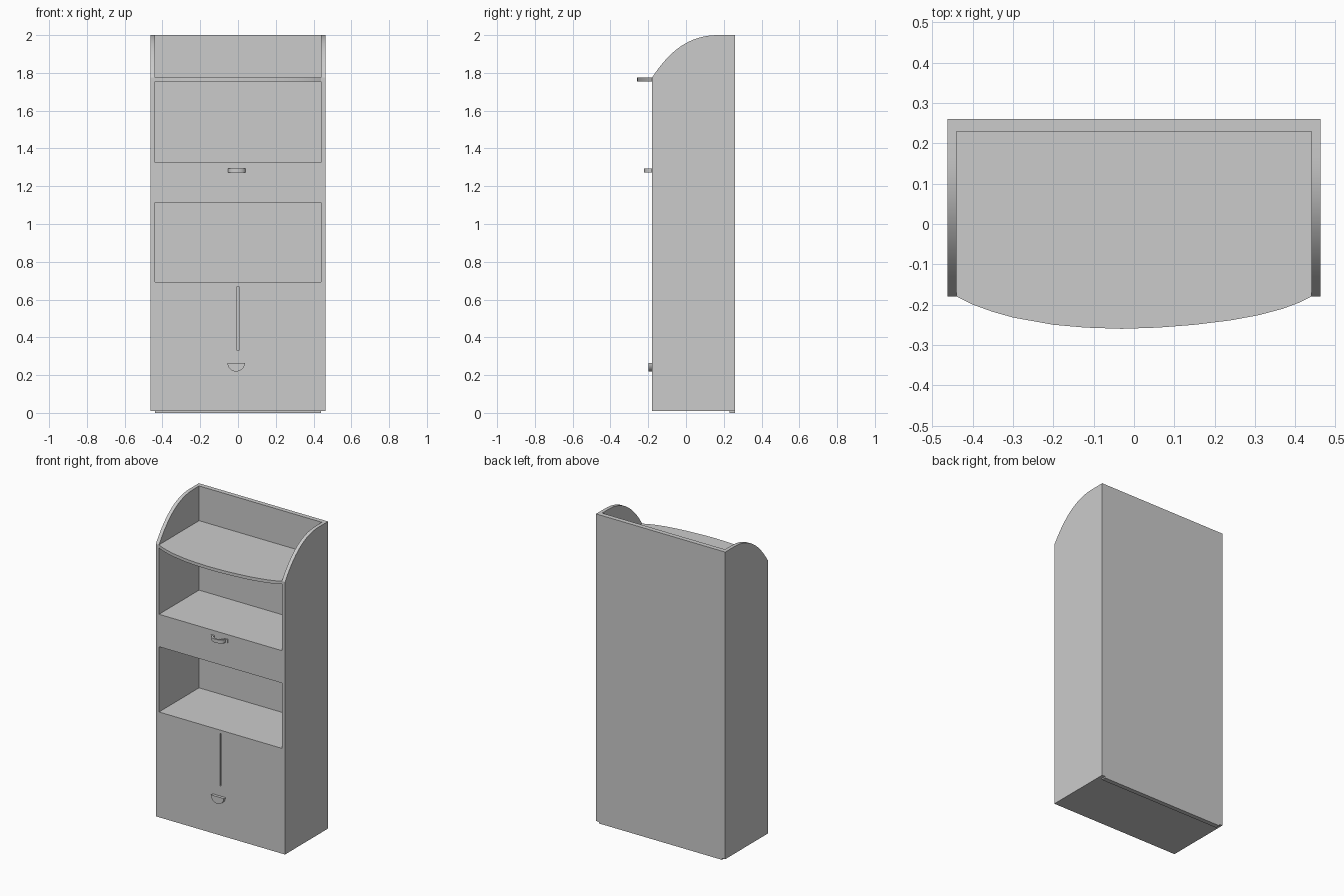
import bpy, bmesh
from math import sin, cos, pi
from mathutils import Vector
from mathutils.geometry import interpolate_bezier

if "Cube" in bpy.data.objects:
    bpy.data.objects.remove(bpy.data.objects["Cube"])


def prism(name, outline, offset, smooth=False):
    """Extrude a planar 3D outline along an offset vector."""
    bm = bmesh.new()
    face = bm.faces.new([bm.verts.new(p) for p in outline])
    ext = bmesh.ops.extrude_face_region(bm, geom=[face], use_keep_orig=True)
    verts = [e for e in ext["geom"] if isinstance(e, bmesh.types.BMVert)]
    bmesh.ops.translate(bm, verts=verts, vec=offset)
    bmesh.ops.recalc_face_normals(bm, faces=bm.faces)
    mesh = bpy.data.meshes.new(name)
    bm.to_mesh(mesh)
    bm.free()
    ob = bpy.data.objects.new(name, mesh)
    bpy.context.collection.objects.link(ob)
    if smooth:
        bpy.ops.object.select_all(action='DESELECT')
        ob.select_set(True)
        bpy.context.view_layer.objects.active = ob
        bpy.ops.object.shade_smooth_by_angle(angle=0.5)
    return ob


def box(name, x0, x1, y0, y1, z0, z1):
    return prism(name, [(x0, y0, z0), (x1, y0, z0), (x1, y1, z0), (x0, y1, z0)],
                 (0, 0, z1 - z0))


IN, OUT = 0.44, 0.463
FRONT, REAR = -0.18, 0.26
BACK_IN = 0.23

# Side panels with a curved upper front corner
curve = interpolate_bezier(Vector((0, FRONT, 1.775)), Vector((0, -0.085, 1.92)),
                           Vector((0, 0.02, 2.0)), Vector((0, 0.17, 2.0)), 17)
profile = [(p.y, p.z) for p in curve] + [(REAR, 2.0), (REAR, 0.01), (FRONT, 0.01)]
for side, x in (("left", -OUT), ("right", IN)):
    prism(side + "_side_panel", [(x, y, z) for y, z in profile], (OUT - IN, 0, 0), True)

# Back panel reaches the floor
box("back_panel", -IN, IN, BACK_IN, REAR, 0, 2.0)

# Bowed top shelf
bow = [(-0.44, -0.18), (-0.40, -0.20), (-0.35, -0.218), (-0.30, -0.232), (-0.20, -0.25),
       (-0.12, -0.257), (-0.03, -0.26), (0.06, -0.257), (0.15, -0.25), (0.24, -0.239),
       (0.31, -0.226), (0.37, -0.21), (0.41, -0.195), (0.44, -0.18)]
prism("bowed_top_shelf",
      [(x, y, 1.755) for x, y in bow + [(IN, BACK_IN), (-IN, BACK_IN)]], (0, 0, 0.02), True)

# Full-depth boards
for name, z0, z1 in (("lower_open_shelf", 0.67, 0.692), ("door_base_board", 0.305, 0.33),
                     ("bottom_board", 0.01, 0.03)):
    box(name, -IN, IN, FRONT, BACK_IN, z0, z1)

# Upper drawer: front panel with boards above and below behind it
box("upper_drawer_front", -IN, IN, FRONT, -0.16, 1.115, 1.325)
box("upper_open_shelf", -IN, IN, -0.16, BACK_IN, 1.303, 1.325)
box("drawer_base_board", -IN, IN, -0.16, BACK_IN, 1.115, 1.137)

# Lower drawer front and the pair of doors
box("lower_drawer_front", -IN, IN, FRONT, -0.16, 0.03, 0.305)
box("left_door", -IN, -0.004, FRONT, -0.16, 0.33, 0.67)
box("right_door", 0.004, IN, FRONT, -0.16, 0.33, 0.67)
box("door_divider", -0.01, 0.01, -0.16, BACK_IN, 0.33, 0.67)

# Upper bow handle: flat arched strip with small end tabs
N = 20
HX = -0.006
arc = [pi * i / N for i in range(N + 1)]
outer = [(HX - 0.048 * cos(a), FRONT - 0.042 * sin(a) ** 0.8) for a in arc]
inner = [(HX - 0.036 * cos(a), FRONT - 0.031 * sin(a) ** 0.8) for a in arc]
tabs = [(HX - 0.06, FRONT), (HX - 0.06, FRONT - 0.006), (HX - 0.047, FRONT - 0.006)]
tabs_r = [(2 * HX - x, y) for x, y in reversed(tabs)]
prism("upper_drawer_handle",
      [(x, y, 1.273) for x, y in tabs + outer[2:-2] + tabs_r + inner[::-1]],
      (0, 0, 0.022), True)

# Lower cup pull: half-round block with a flat top
prism("lower_drawer_cup_pull",
      [(-0.01 - 0.046 * cos(a), FRONT, 0.265 - 0.046 * sin(a)) for a in arc],
      (0, -0.018, 0), True)
